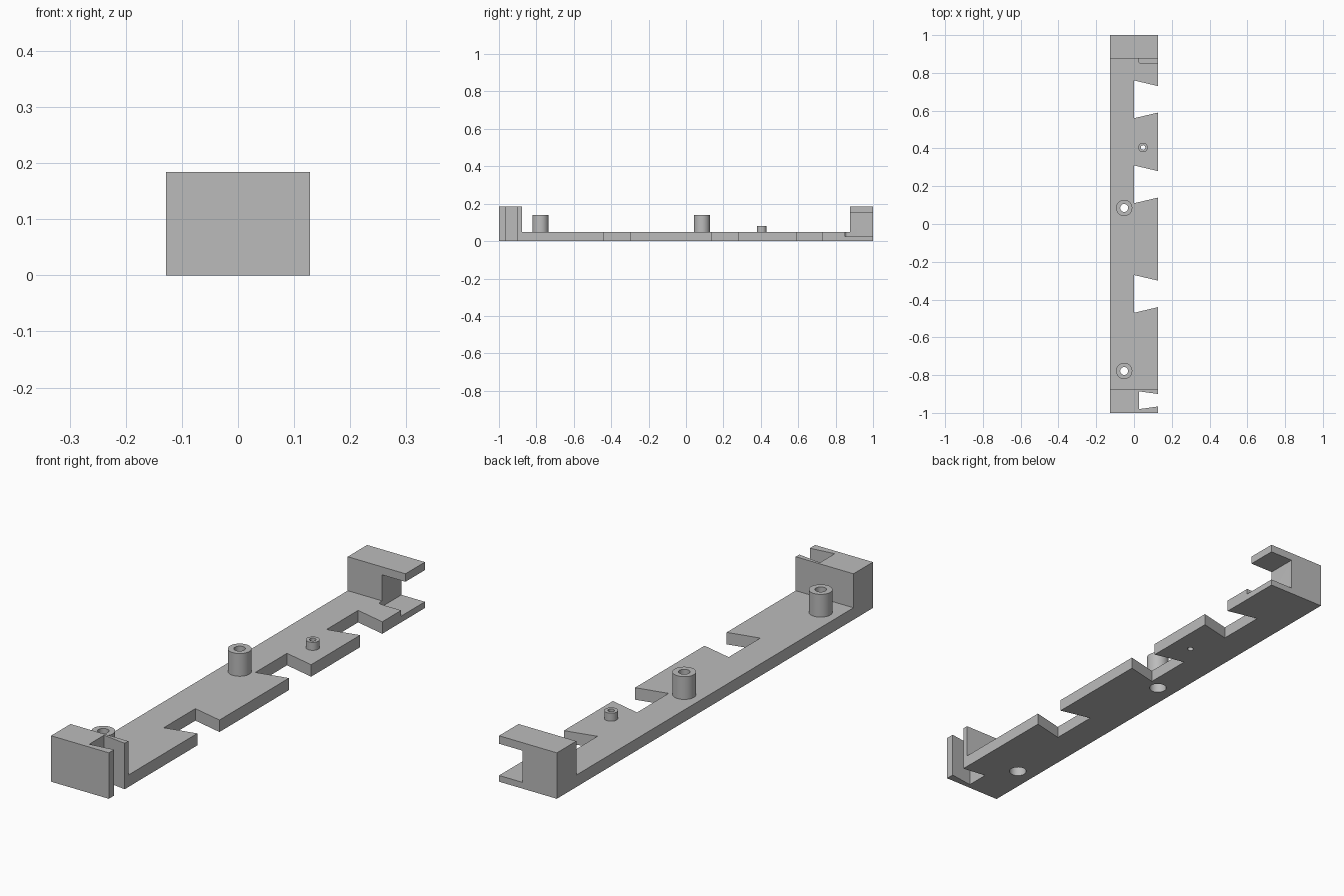
import bpy
import bmesh
import math

old = bpy.data.objects.get("Cube")
if old:
    bpy.data.objects.remove(old, do_unlink=True)

grey = bpy.data.materials.new("plain grey")
grey.use_nodes = True
GREY = (0.5, 0.5, 0.5, 1)
grey.diffuse_color = GREY
grey.node_tree.nodes["Principled BSDF"].inputs["Base Color"].default_value = GREY

W = 0.128           # half width of the bar
PLATE = 0.048       # plate thickness
TOP = 0.184         # end block height
BLOCK = 0.877       # inner face of both end blocks
LOW = -0.05         # start of cutters that pass through the underside


def prism(name, outline, z0, z1):
    """Extrude an xy outline from z0 to z1."""
    bm = bmesh.new()
    face = bm.faces.new([bm.verts.new((x, y, z0)) for x, y in outline])
    ext = bmesh.ops.extrude_face_region(bm, geom=[face])
    verts = [v for v in ext["geom"] if isinstance(v, bmesh.types.BMVert)]
    bmesh.ops.translate(bm, verts=verts, vec=(0, 0, z1 - z0))
    bmesh.ops.recalc_face_normals(bm, faces=bm.faces)
    mesh = bpy.data.meshes.new(name)
    bm.to_mesh(mesh)
    bm.free()
    mesh.materials.append(grey)
    obj = bpy.data.objects.new(name, mesh)
    bpy.context.collection.objects.link(obj)
    return obj


def box(name, x0, x1, y0, y1, z0, z1):
    return prism(name, [(x0, y0), (x1, y0), (x1, y1), (x0, y1)], z0, z1)


def cylinder(name, x, y, r, z0, z1, sides=48):
    turns = [2 * math.pi * i / sides for i in range(sides)]
    return prism(name, [(x + r * math.cos(a), y + r * math.sin(a)) for a in turns], z0, z1)


def dovetail(y, x, inner, outer):
    """Notch outline, wide inside and narrower at the open +x edge."""
    slope = (outer - inner) / (W - x)
    end = W + 0.05
    mouth = inner + slope * (end - x)
    return [(x, y - inner), (end, y - mouth), (end, y + mouth), (x, y + inner)]


def combine(target, other, operation):
    """Apply a boolean and discard the helper solid."""
    mod = target.modifiers.new(operation, "BOOLEAN")
    mod.operation = operation
    mod.solver = "EXACT"
    mod.object = other
    bpy.context.view_layer.objects.active = target
    bpy.ops.object.modifier_apply(modifier=mod.name)
    bpy.data.objects.remove(other, do_unlink=True)


# One-piece bar: plate with a raised block at each end
bar = box("mounting_bar", -W, W, -1, 1, 0, TOP)
combine(bar, box("middle_cutter", -W - 0.1, W + 0.1, -BLOCK, BLOCK, PLATE, TOP + 0.1), "DIFFERENCE")

# Three dovetail notches along the edge
for y in (0.66, 0.21, -0.37):
    combine(bar, dovetail_cut := prism("notch_cutter", dovetail(y, 0, 0.1, 0.07), LOW, TOP), "DIFFERENCE")

# Upright dovetail slot through the front block
combine(bar, prism("slot_cutter", dovetail(-0.933, 0.027, 0.047, 0.033), LOW, TOP + 0.1), "DIFFERENCE")

# Sideways channel through the back block, with one rounded corner in the plate
x0, y0, r = 0.024, 0.85, 0.015
arc = [math.pi + math.pi / 2 * i / 6 for i in range(7)]
channel = [(x0 + r + r * math.cos(a), y0 + r + r * math.sin(a)) for a in arc]
channel += [(W + 0.1, y0), (W + 0.1, 1.1), (x0, 1.1)]
combine(bar, prism("channel_cutter", channel, 0.025, 0.152), "DIFFERENCE")

# Hollow posts: x, y, outer radius, bore radius, top, recess radius
posts = {
    "rear_post": (-0.052, 0.085, 0.043, 0.021, 0.139, 0.033),
    "front_post": (-0.052, -0.778, 0.043, 0.021, 0.139, 0.033),
    "small_post": (0.048, 0.405, 0.025, 0.012, 0.08, 0),
}
for name, (x, y, outer, bore, top, recess) in posts.items():
    combine(bar, cylinder(name, x, y, outer, PLATE / 2, top), "UNION")
    combine(bar, cylinder("bore_cutter", x, y, bore, LOW, top + 0.1), "DIFFERENCE")
    if recess:
        combine(bar, cylinder("recess_cutter", x, y, recess, LOW, 0.08), "DIFFERENCE")

# Smooth the round walls, keep every corner sharp
bpy.ops.object.select_all(action="DESELECT")
bar.select_set(True)
bpy.context.view_layer.objects.active = bar
bpy.ops.object.shade_smooth_by_angle(angle=math.radians(30))
